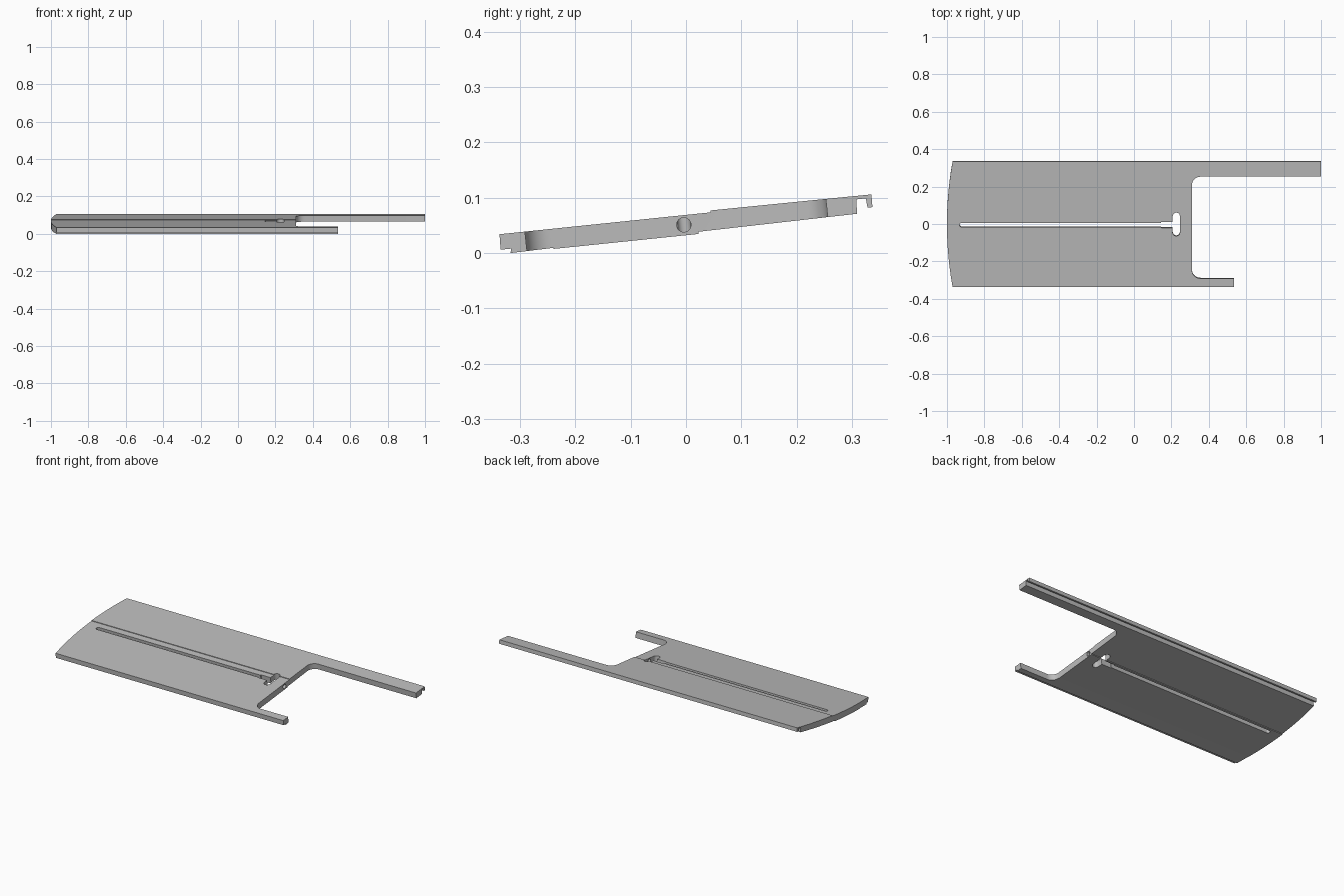
import bpy, bmesh, math
from mathutils import Matrix

if "Cube" in bpy.data.objects:
    bpy.data.objects.remove(bpy.data.objects["Cube"])

grey = bpy.data.materials.new("plain grey")
grey.use_nodes = True
grey.diffuse_color = (0.5, 0.5, 0.5, 1)
grey.node_tree.nodes["Principled BSDF"].inputs["Base Color"].default_value = (0.5, 0.5, 0.5, 1)

TILT = math.atan(0.104)
PIVOT = Matrix.Translation((0, 0, 0.053))


def prism(name, points, offset, tilted=True):
    """Extrude a closed outline by the vector offset."""
    bm = bmesh.new()
    face = bm.faces.new([bm.verts.new(p) for p in points])
    new = bmesh.ops.extrude_face_region(bm, geom=[face])["geom"]
    bmesh.ops.translate(bm, verts=[v for v in new if isinstance(v, bmesh.types.BMVert)], vec=offset)
    bmesh.ops.recalc_face_normals(bm, faces=bm.faces)
    if tilted:
        bm.transform(PIVOT @ Matrix.Rotation(TILT, 4, "X"))
    mesh = bpy.data.meshes.new(name)
    bm.to_mesh(mesh)
    bm.free()
    mesh.materials.append(grey)
    obj = bpy.data.objects.new(name, mesh)
    bpy.context.collection.objects.link(obj)
    return obj


def rounded(x0, x1, y0, y1, r, steps=8):
    """Rounded rectangle in plan, below the plate."""
    pts = []
    for i, (x, y) in enumerate([(x1 - r, y1 - r), (x0 + r, y1 - r), (x0 + r, y0 + r), (x1 - r, y0 + r)]):
        for k in range(steps + 1):
            a = (i + k / steps) * math.pi / 2
            pts.append((x + r * math.cos(a), y + r * math.sin(a), -0.3))
    return pts


def apply_boolean(target, cutter, operation="DIFFERENCE"):
    mod = target.modifiers.new("cut", "BOOLEAN")
    mod.operation, mod.solver, mod.object = operation, "EXACT", cutter
    bpy.context.view_layer.objects.active = target
    bpy.ops.object.modifier_apply(modifier=mod.name)
    bpy.data.objects.remove(cutter)


# Tilted plate: stepped section with a hooked back edge
section = [(-0.337, 0.034), (0.044, 0.0735), (0.044, 0.077), (0.335, 0.106),
           (0.337, 0.083), (0.328, 0.082), (0.325, 0.099), (0.308, 0.097),
           (0.309, 0.071), (0.0225, 0.0385), (0.0225, 0.0345), (-0.239, 0.0075),
           (-0.239, 0.0095), (-0.317, 0.0), (-0.316, 0.008), (-0.335, 0.006)]
plate = prism("slotted_plate", [(-1.05, y, z) for y, z in section], (2.05, 0, 0), False)

# Bowed end
bow = [(-1 + 0.03 * (y / 0.337) ** 2, y, -0.3) for y in [-0.4 + 0.8 * i / 32 for i in range(33)]]
apply_boolean(plate, prism("end_cutter", bow + [(1.1, 0.4, -0.3), (1.1, -0.4, -0.3)], (0, 0, 0.6)), "INTERSECT")

# Notch between the arms, shorter front arm, and the T-shaped slot
for name, box in [("notch", (0.31, 1.2, -0.291, 0.256, 0.045)),
                  ("arm_end", (0.535, 1.2, -0.5, -0.2, 0.001)),
                  ("long_slot", (-0.932, 0.18, -0.015, 0.008, 0.0114)),
                  ("slot_neck", (0.145, 0.23, -0.019, 0.013, 0.004)),
                  ("slot_crossbar", (0.207, 0.245, -0.063, 0.063, 0.0188))]:
    apply_boolean(plate, prism(name + "_cutter", rounded(*box), (0, 0, 0.6)))

# Round bore from the notch into the slot
bore = [(0.225, -0.004 + 0.013 * math.cos(a), 0.051 + 0.013 * math.sin(a))
        for a in [i * math.tau / 24 for i in range(24)]]
apply_boolean(plate, prism("bore_cutter", bore, (0.15, 0, 0), False))

bpy.ops.object.select_all(action="DESELECT")
plate.select_set(True)
bpy.context.view_layer.objects.active = plate
bpy.ops.object.shade_smooth_by_angle(angle=math.radians(25))
